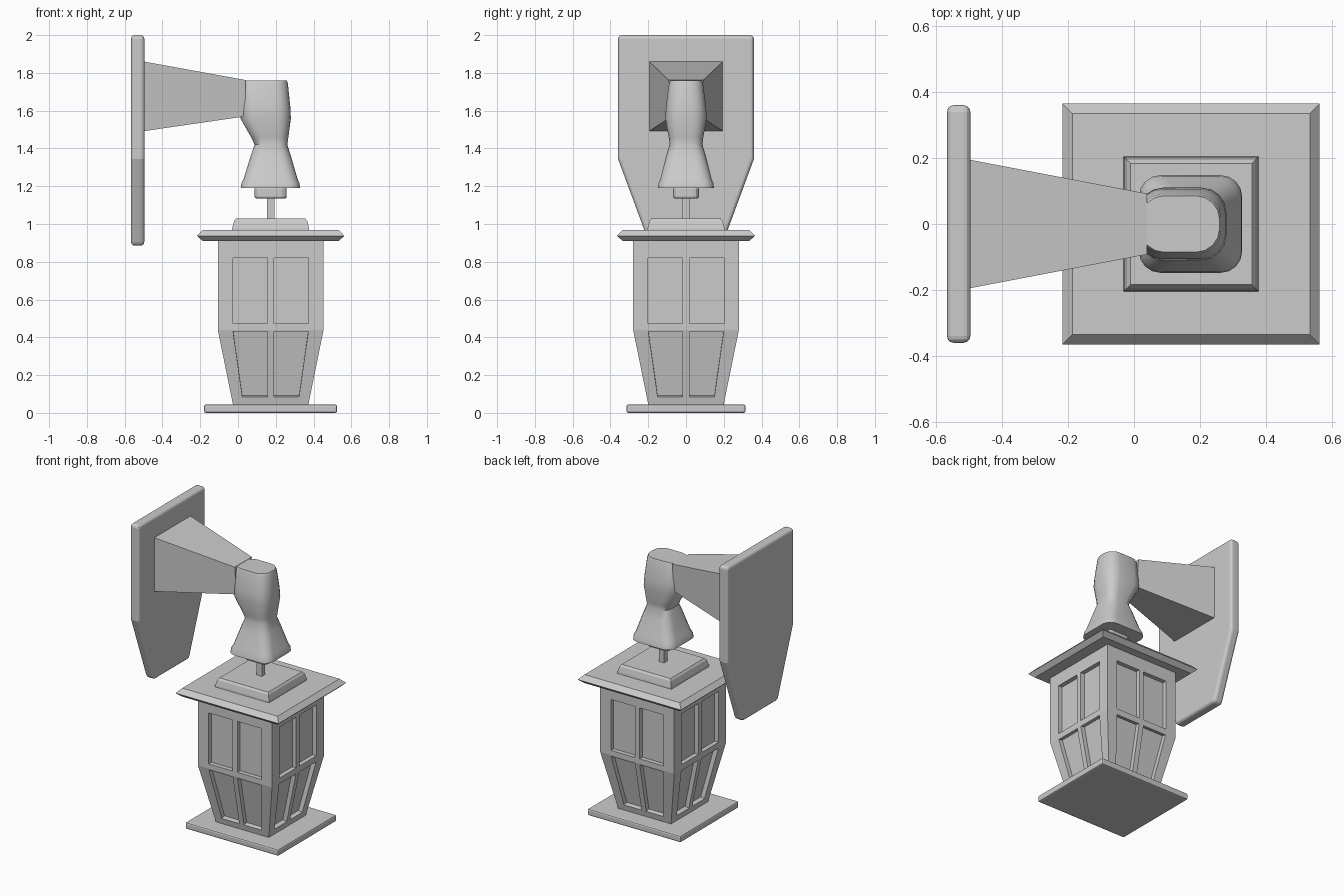
import bpy, bmesh, math
from mathutils import Matrix

if "Cube" in bpy.data.objects:
    bpy.data.objects.remove(bpy.data.objects["Cube"])

CX = 0.173  # vertical axis of the lantern


def finish(name, bm, bevel=0, segs=2, smooth=None):
    bmesh.ops.recalc_face_normals(bm, faces=bm.faces)
    me = bpy.data.meshes.new(name)
    bm.to_mesh(me)
    bm.free()
    ob = bpy.data.objects.new(name, me)
    bpy.context.collection.objects.link(ob)
    if bevel:
        m = ob.modifiers.new("bevel", 'BEVEL')
        m.width, m.segments = bevel, segs
        m.limit_method = 'ANGLE'
    if smooth:
        bpy.ops.object.select_all(action='DESELECT')
        ob.select_set(True)
        bpy.context.view_layer.objects.active = ob
        bpy.ops.object.shade_smooth_by_angle(angle=math.radians(smooth))
    return ob


def loft(name, loops, **kw):
    """Skin closed loops of equal length and cap both ends."""
    bm = bmesh.new()
    rings = [[bm.verts.new(p) for p in loop] for loop in loops]
    n = len(rings[0])
    for a, b in zip(rings, rings[1:]):
        for i in range(n):
            j = (i + 1) % n
            bm.faces.new((a[i], a[j], b[j], b[i]))
    bm.faces.new(rings[0])
    bm.faces.new(rings[-1])
    return finish(name, bm, **kw)


def rect(hx, hy, z):
    return [(CX + sx * hx, sy * hy, z) for sx, sy in ((-1, -1), (1, -1), (1, 1), (-1, 1))]


def rounded(x0, x1, hy, z, r, n=5):
    pts = []
    corners = ((x1 - r, hy - r), (x0 + r, hy - r), (x0 + r, r - hy), (x1 - r, r - hy))
    for k, (cx, cy) in enumerate(corners):
        for i in range(n):
            a = math.pi / 2 * (k + i / (n - 1))
            pts.append((cx + r * math.cos(a), cy + r * math.sin(a), z))
    return pts


# wall plate
prof = [(-0.36, 2.0), (0.36, 2.0), (0.36, 1.345), (0.19, 0.885), (-0.19, 0.885), (-0.36, 1.345)]
loft("wall_plate", [[(x, y, z) for y, z in prof] for x in (-0.567, -0.496)], bevel=0.02, segs=3)

# tapering arm
loft("arm", [
    [(-0.51, -0.197, 1.49), (-0.51, 0.197, 1.49), (-0.51, 0.197, 1.862), (-0.51, -0.197, 1.862)],
    [(0.04, -0.075, 1.57), (0.04, 0.075, 1.57), (0.04, 0.092, 1.762), (0.04, -0.092, 1.762)],
])

# elbow and flared bell
loft("elbow_bell", [
    rounded(0.015, 0.328, 0.148, 1.19, 0.065),
    rounded(0.018, 0.326, 0.145, 1.215, 0.065),
    rounded(0.03, 0.315, 0.135, 1.24, 0.065),
    rounded(0.067, 0.28, 0.105, 1.36, 0.06),
    rounded(0.088, 0.261, 0.087, 1.42, 0.055),
    rounded(0.072, 0.266, 0.091, 1.455, 0.06),
    rounded(0.012, 0.28, 0.11, 1.56, 0.075),
    rounded(0.012, 0.277, 0.106, 1.62, 0.075),
    rounded(0.012, 0.264, 0.09, 1.745, 0.07),
    rounded(0.02, 0.259, 0.085, 1.76, 0.07),
], smooth=35)

# collar and rod
loft("collar", [rounded(CX - 0.085, CX + 0.085, 0.068, z, 0.03, 4) for z in (1.135, 1.195)],
     bevel=0.01, segs=2)
loft("rod", [rect(0.02, 0.018, z) for z in (1.0, 1.15)])

# roof and its raised cap
loft("roof", [rect(0.36, 0.335, 0.91), rect(0.39, 0.365, 0.937), rect(0.36, 0.335, 0.968)])
loft("roof_cap", [rect(0.205, 0.205, 0.96), rect(0.203, 0.203, 0.98),
                  rect(0.194, 0.194, 1.015), rect(0.184, 0.184, 1.028)])

# base slab
loft("base", [rect(0.352, 0.315, z) for z in (0, 0.045)], bevel=0.01, segs=2)

# lantern body: four gridded sides with recessed panes
bm = bmesh.new()
rows = [(0.04, 0.199, 0.145), (0.085, 0.208, 0.15), (0.43, 0.278, 0.199), (0.44, 0.28, 0.2),
        (0.472, 0.28, 0.182 + 0.018), (0.82, 0.28, 0.2), (0.92, 0.28, 0.2)]  # z, half width, pane edge
panes = []
for side in range(4):
    rot = Matrix.Translation((CX, 0, 0)) @ Matrix.Rotation(side * math.pi / 2, 4, 'Z')
    grid = []
    for z, h, p in rows:
        line = [bm.verts.new((x, -h, z)) for x in (-h, -p, -0.018, 0.018, p, h)]
        bmesh.ops.transform(bm, matrix=rot, verts=line)
        grid.append(line)
    for r in range(len(rows) - 1):
        for c in range(5):
            a, b = grid[r], grid[r + 1]
            f = bm.faces.new((a[c], a[c + 1], b[c + 1], b[c]))
            if r in (1, 4) and c in (1, 3):
                panes.append(f)
bm.normal_update()
for f in panes:
    n = f.normal.copy()
    new = bmesh.ops.extrude_discrete_faces(bm, faces=[f])["faces"][0]
    bmesh.ops.translate(bm, vec=n * -0.03, verts=new.verts[:])
bmesh.ops.remove_doubles(bm, verts=bm.verts, dist=0.0005)
bmesh.ops.holes_fill(bm, edges=[e for e in bm.edges if e.is_boundary], sides=0)
finish("lantern_body", bm)
